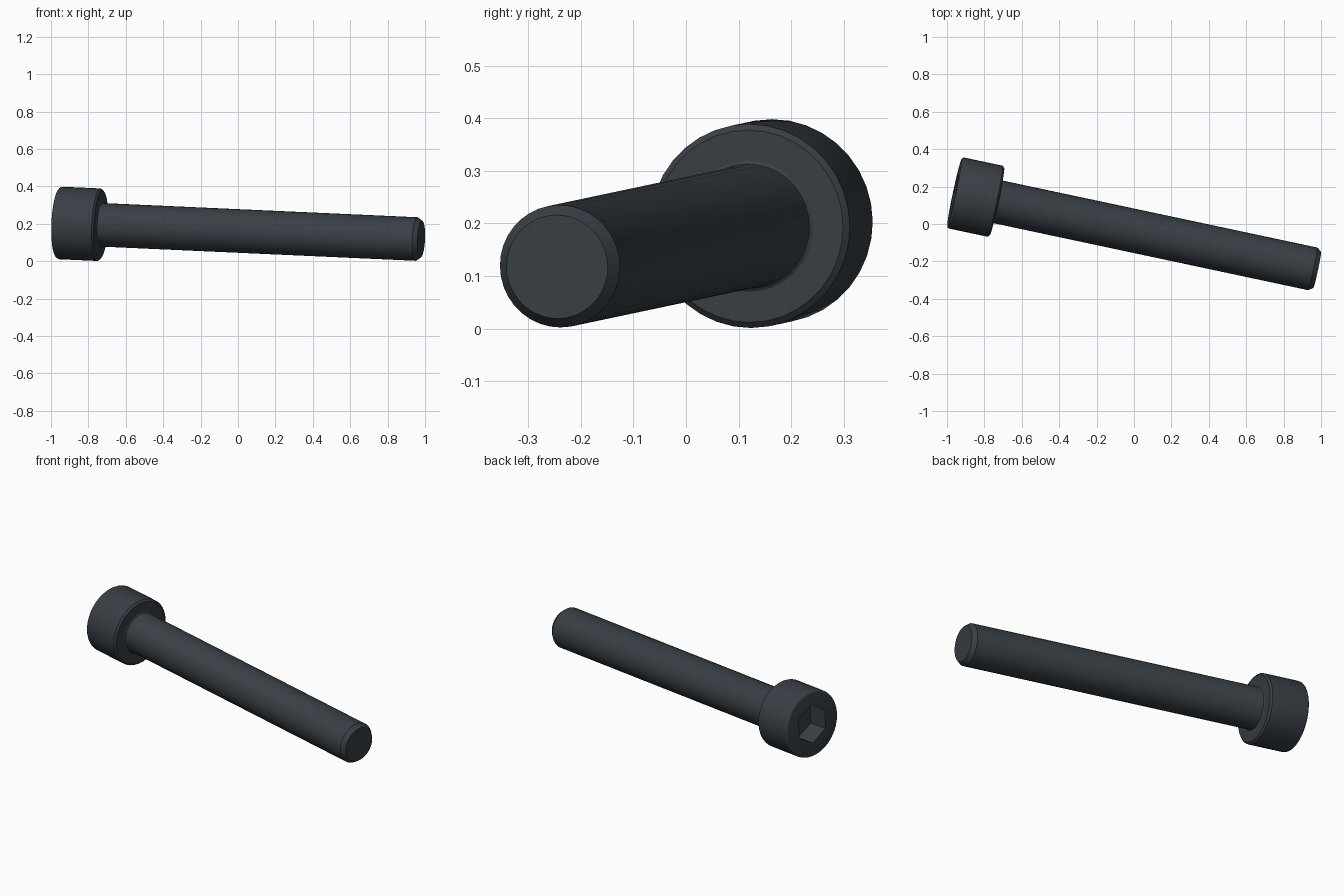
import bpy, bmesh, math
from mathutils import Matrix, Vector

cube = bpy.data.objects.get("Cube")
if cube:
    bpy.data.objects.remove(cube, do_unlink=True)

SIDES = 36
HEAD_R, HEAD_H = 0.194, 0.233
SHANK_R, LENGTH = 0.1165, 1.985
HEX_R, HEX_DEPTH = 0.112, 0.117

steel = bpy.data.materials.new("dark slate steel")
steel.use_nodes = True
colour = (0.040, 0.050, 0.060, 1)
steel.diffuse_color = colour
steel.node_tree.nodes["Principled BSDF"].inputs["Base Color"].default_value = colour

# Local z runs from the head top to the tip; local x points as near up as it can
axis = Vector((0.977, -0.208, -0.044)).normalized()
side = axis.cross(Vector((0, 0, 1))).normalized()
up = side.cross(axis)
frame = Matrix((up, axis.cross(up), axis)).transposed().to_4x4()
frame.translation = (-0.96, 0.168, 0.205)


def lathe(name, profile, sides=SIDES):
    """Stack a ring for each (radius, height) pair and close both ends."""
    bm = bmesh.new()
    rings = []
    for r, h in profile:
        angles = [2 * math.pi * i / sides for i in range(sides)]
        rings.append([bm.verts.new((r * math.cos(a), r * math.sin(a), h)) for a in angles])
    for low, high in zip(rings, rings[1:]):
        for i in range(sides):
            j = (i + 1) % sides
            bm.faces.new((low[i], low[j], high[j], high[i]))
    bm.faces.new(rings[0][::-1])
    bm.faces.new(rings[-1])
    mesh = bpy.data.meshes.new(name)
    bm.to_mesh(mesh)
    bm.free()
    mesh.materials.append(steel)
    obj = bpy.data.objects.new(name, mesh)
    bpy.context.collection.objects.link(obj)
    obj.matrix_world = frame
    return obj


def activate(obj):
    bpy.ops.object.select_all(action='DESELECT')
    obj.select_set(True)
    bpy.context.view_layer.objects.active = obj


# Head: rounded top rim, small chamfer underneath
rim = 0.014
rounded = [(HEAD_R - rim + rim * math.sin(t), rim - rim * math.cos(t))
           for t in (math.pi / 8 * k for k in range(5))]
head = lathe("head", rounded + [(HEAD_R, HEAD_H - 0.01), (HEAD_R - 0.011, HEAD_H)])

# Hexagonal drive socket cut into the head
cutter = lathe("socket_cutter", [(HEX_R, -0.1), (HEX_R, HEX_DEPTH)], 6)
cutter.hide_render = True
cut = head.modifiers.new("socket", 'BOOLEAN')
cut.operation = 'DIFFERENCE'
cut.solver = 'EXACT'
cut.object = cutter
activate(head)
bpy.ops.object.modifier_apply(modifier=cut.name)
bpy.data.objects.remove(cutter, do_unlink=True)

# Shank: small fillet under the head, chamfered tip
shank = lathe("shank", [
    (SHANK_R + 0.008, HEAD_H - 0.02), (SHANK_R + 0.008, HEAD_H),
    (SHANK_R + 0.002, HEAD_H + 0.004), (SHANK_R, HEAD_H + 0.012),
    (SHANK_R, LENGTH - 0.025), (SHANK_R - 0.018, LENGTH)])

for part in (head, shank):
    activate(part)
    bpy.ops.object.shade_smooth_by_angle(angle=math.radians(30))
